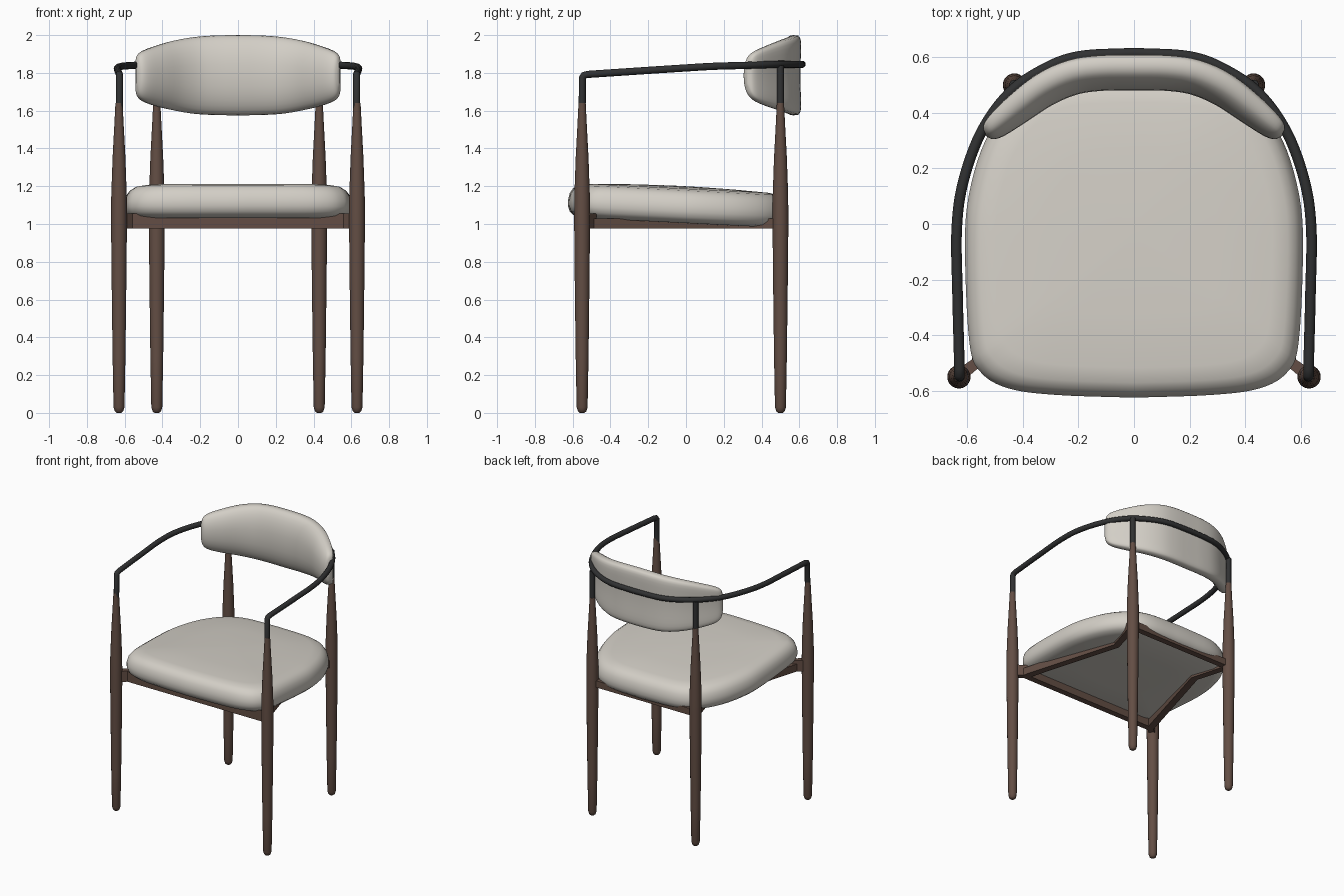
import bpy, bmesh, math
from mathutils import Vector

cube = bpy.data.objects.get("Cube")
if cube:
    bpy.data.objects.remove(cube, do_unlink=True)


def material(name, rgb, rough):
    m = bpy.data.materials.new(name)
    m.use_nodes = True
    m.diffuse_color = (*rgb, 1)
    bsdf = next(n for n in m.node_tree.nodes if n.type == 'BSDF_PRINCIPLED')
    bsdf.inputs["Base Color"].default_value = (*rgb, 1)
    bsdf.inputs["Roughness"].default_value = rough
    return m


FABRIC = material("light grey fabric", (0.65, 0.62, 0.565), 0.9)
WOOD = material("dark walnut wood", (0.125, 0.076, 0.058), 0.6)
METAL = material("black metal", (0.03, 0.031, 0.032), 0.5)


def add_object(name, mesh, mat, angle=40):
    ob = bpy.data.objects.new(name, mesh)
    bpy.context.collection.objects.link(ob)
    mesh.materials.clear()
    mesh.materials.append(mat)
    bpy.ops.object.select_all(action='DESELECT')
    ob.select_set(True)
    bpy.context.view_layer.objects.active = ob
    bpy.ops.object.shade_smooth_by_angle(angle=math.radians(angle))


def loft(name, rings, mat, angle=40):
    """Skin a list of closed rings and cap both ends."""
    bm = bmesh.new()
    rows = [[bm.verts.new(p) for p in ring] for ring in rings]
    n = len(rows[0])
    for a, b in zip(rows, rows[1:]):
        for i in range(n):
            j = (i + 1) % n
            bm.faces.new((a[i], a[j], b[j], b[i]))
    bm.faces.new(rows[0][::-1])
    bm.faces.new(rows[-1])
    bmesh.ops.recalc_face_normals(bm, faces=bm.faces)
    mesh = bpy.data.meshes.new(name)
    bm.to_mesh(mesh)
    bm.free()
    add_object(name, mesh, mat, angle)


def smooth_path(points, steps=6):
    """Catmull-Rom curve through points of any dimension."""
    pts = [Vector(p) for p in points]
    pts = [2 * pts[0] - pts[1]] + pts + [2 * pts[-1] - pts[-2]]
    out = []
    for a, b, c, d in zip(pts, pts[1:], pts[2:], pts[3:]):
        for k in range(steps):
            t = k / steps
            out.append(0.5 * (2 * b + (c - a) * t + (2 * a - 5 * b + 4 * c - d) * t * t
                              + (3 * b - a - 3 * c + d) * t ** 3))
    return out + [pts[-2]]


def mirrored(half):
    """Half path starting on x = 0, extended to the other side."""
    other = [Vector((-p[0], *p[1:])) for p in half[1:]]
    return other[::-1] + half


def tube(name, points, radius, mat):
    cu = bpy.data.curves.new(name, 'CURVE')
    cu.dimensions = '3D'
    cu.bevel_depth = radius
    cu.bevel_resolution = 4
    cu.use_fill_caps = True
    sp = cu.splines.new('POLY')
    sp.points.add(len(points) - 1)
    for p, co in zip(sp.points, points):
        p.co = (*co, 1)
    tmp = bpy.data.objects.new(name, cu)
    mesh = bpy.data.meshes.new_from_object(tmp)
    bpy.data.objects.remove(tmp)
    add_object(name, mesh, mat, 60)


# Tapered legs, turned from one profile of (radius, height)
PROFILE = [(0.012, 0.0), (0.022, 0.008), (0.029, 0.03), (0.034, 0.3), (0.039, 0.7),
           (0.042, 1.0), (0.041, 1.15), (0.034, 1.35), (0.025, 1.52), (0.019, 1.64)]
FRONT, REAR = (0.63, -0.55), (0.43, 0.50)
for label, (lx, ly) in (("front", FRONT), ("rear", REAR)):
    for side, s in (("left", 1), ("right", -1)):
        rings = [[(s * lx + r * math.cos(math.tau * k / 24), ly + r * math.sin(math.tau * k / 24), z)
                  for k in range(24)] for r, z in PROFILE]
        loft(f"{label}_leg_{side}", rings, WOOD, 60)
        if label == "rear":
            tube(f"rear_post_{side}", [(s * lx, ly, 1.6), (s * lx, ly, 1.84)], 0.019, METAL)

# Bent metal rail: front posts, arms and back in one tube
arm = smooth_path([(0, 0.615, 1.845), (0.2, 0.603, 1.845), (0.33, 0.555, 1.845),
                   (0.45, 0.47, 1.845), (0.55, 0.33, 1.84), (0.615, 0.15, 1.835),
                   (0.638, -0.02, 1.825), (0.635, -0.25, 1.81), (0.628, -0.52, 1.792)])
arm += [Vector((0.628, -0.54, 1.787)), Vector((0.628, -0.548, 1.775)), Vector((0.628, -0.55, 1.6))]
tube("arm_rail", mirrored(arm), 0.019, METAL)


# Wooden seat frame
def beam(name, path, width, low, high):
    pts = [Vector(p) for p in path]
    rings = []
    for i, p in enumerate(pts):
        d = (pts[min(i + 1, len(pts) - 1)] - pts[max(i - 1, 0)]).normalized()
        n = Vector((-d.y, d.x)) * width / 2
        rings.append([(*(p + n), low), (*(p - n), low), (*(p - n), high), (*(p + n), high)])
    loft(name, rings, WOOD, 20)


beam("front_rail", [(-0.62, -0.54), (-0.56, -0.495), (0.56, -0.495), (0.62, -0.54)], 0.045, 0.975, 1.055)
beam("rear_rail", [(-0.42, 0.49), (0.42, 0.49)], 0.045, 0.975, 1.025)
for side, s in (("left", 1), ("right", -1)):
    beam(f"side_rail_{side}", [(s * 0.56, -0.495), (s * 0.35, 0.23), (s * 0.425, 0.49)],
         0.05, 0.975, 1.03)


# Seat cushion: one outline scaled through layers, sloping down to the rear
def slope(y):
    return -0.05 * (y + 0.5)


half = smooth_path([(0, -0.625), (0.28, -0.615), (0.45, -0.592), (0.55, -0.535), (0.592, -0.43),
                    (0.608, -0.1), (0.595, 0.1), (0.535, 0.3), (0.43, 0.45), (0.28, 0.525), (0, 0.54)], 5)
outline = half + [Vector((-p.x, p.y)) for p in half[-2:0:-1]]
LAYERS = [(0.4, 1.028), (0.88, 1.03), (0.95, 1.042), (0.985, 1.062), (1.0, 1.09), (1.0, 1.12),
          (0.985, 1.157), (0.955, 1.184), (0.91, 1.202), (0.82, 1.212), (0.5, 1.22), (0.2, 1.224), (0.03, 1.225)]
CENTRE = Vector((0, -0.03))
rings = []
for scale, z in LAYERS:
    ring = [CENTRE + (p - CENTRE) * scale for p in outline]
    rings.append([(p.x, p.y, z + slope(p.y)) for p in ring])
loft("seat_cushion", rings, FABRIC, 80)

# Curved back cushion: stations of (x, y, half thickness, bottom, top)
stations = mirrored(smooth_path([
    (0, 0.543, 0.062, 1.575, 2.0), (0.12, 0.541, 0.062, 1.577, 1.998),
    (0.22, 0.526, 0.062, 1.583, 1.99), (0.32, 0.482, 0.06, 1.6, 1.972),
    (0.42, 0.41, 0.054, 1.625, 1.942), (0.49, 0.354, 0.044, 1.652, 1.915),
    (0.522, 0.329, 0.03, 1.685, 1.888), (0.534, 0.32, 0.008, 1.74, 1.84)], 4))
rings = []
for i, st in enumerate(stations):
    x, y, thick, low, high = st
    a, b = stations[max(i - 1, 0)], stations[min(i + 1, len(stations) - 1)]
    n = Vector((a[1] - b[1], b[0] - a[0])).normalized()
    ring = []
    for k in range(32):
        c, q = math.cos(math.tau * k / 32), math.sin(math.tau * k / 32)
        up = math.copysign(abs(q) ** 0.8, q)
        # flat rear side, rounded front side curving back at top and bottom
        off = math.copysign(abs(c) ** (0.5 if c > 0 else 0.8), c) * thick + 0.4 * thick * up * up
        ring.append((x + n.x * off, y + n.y * off, (low + high) / 2 + up * (high - low) / 2))
    rings.append(ring)
loft("back_cushion", rings, FABRIC, 80)
